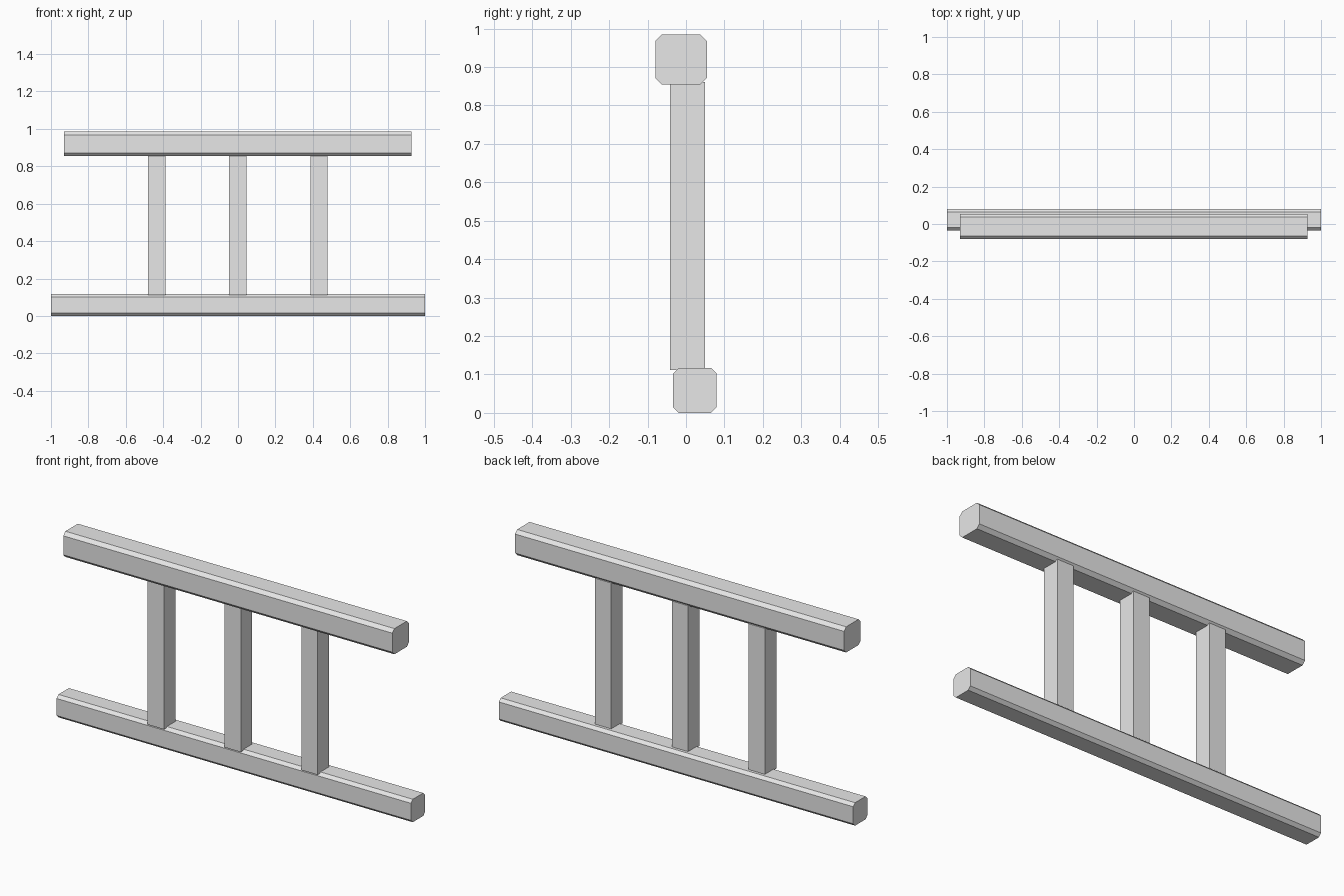
import bpy
import bmesh

if "Cube" in bpy.data.objects:
    bpy.data.objects.remove(bpy.data.objects["Cube"])

grey = bpy.data.materials.new("light_grey")
grey.diffuse_color = (0.8, 0.8, 0.8, 1)
grey.use_nodes = True
grey.node_tree.nodes["Principled BSDF"].inputs["Base Color"].default_value = grey.diffuse_color


def box(name, lo, hi, chamfer=0.0):
    """Box between two corners; its four edges along x may be chamfered."""
    bm = bmesh.new()
    bmesh.ops.create_cube(bm, size=1)
    for v in bm.verts:
        v.co = [(a + b) / 2 + c * (b - a) for a, b, c in zip(lo, hi, v.co)]
    if chamfer:
        long_edges = [e for e in bm.edges
                      if abs(e.verts[0].co.x - e.verts[1].co.x) > 0.5]
        bmesh.ops.bevel(bm, geom=long_edges, offset=chamfer,
                        offset_type='OFFSET', segments=1, affect='EDGES')
    mesh = bpy.data.meshes.new(name)
    bm.to_mesh(mesh)
    bm.free()
    mesh.materials.append(grey)
    obj = bpy.data.objects.new(name, mesh)
    bpy.context.collection.objects.link(obj)
    return obj


# Horizontal rails with chamfered long edges
box("bottom_rail", (-1.0, -0.034, 0.0), (1.0, 0.08, 0.117), 0.015)
box("top_rail", (-0.93, -0.08, 0.854), (0.927, 0.054, 0.985), 0.017)

# Three square upright posts, slightly sunk into the rails
for i, x in enumerate((-0.434, -0.001, 0.433)):
    box(f"post_{i + 1}", (x - 0.046, -0.042, 0.111), (x + 0.046, 0.05, 0.861))
